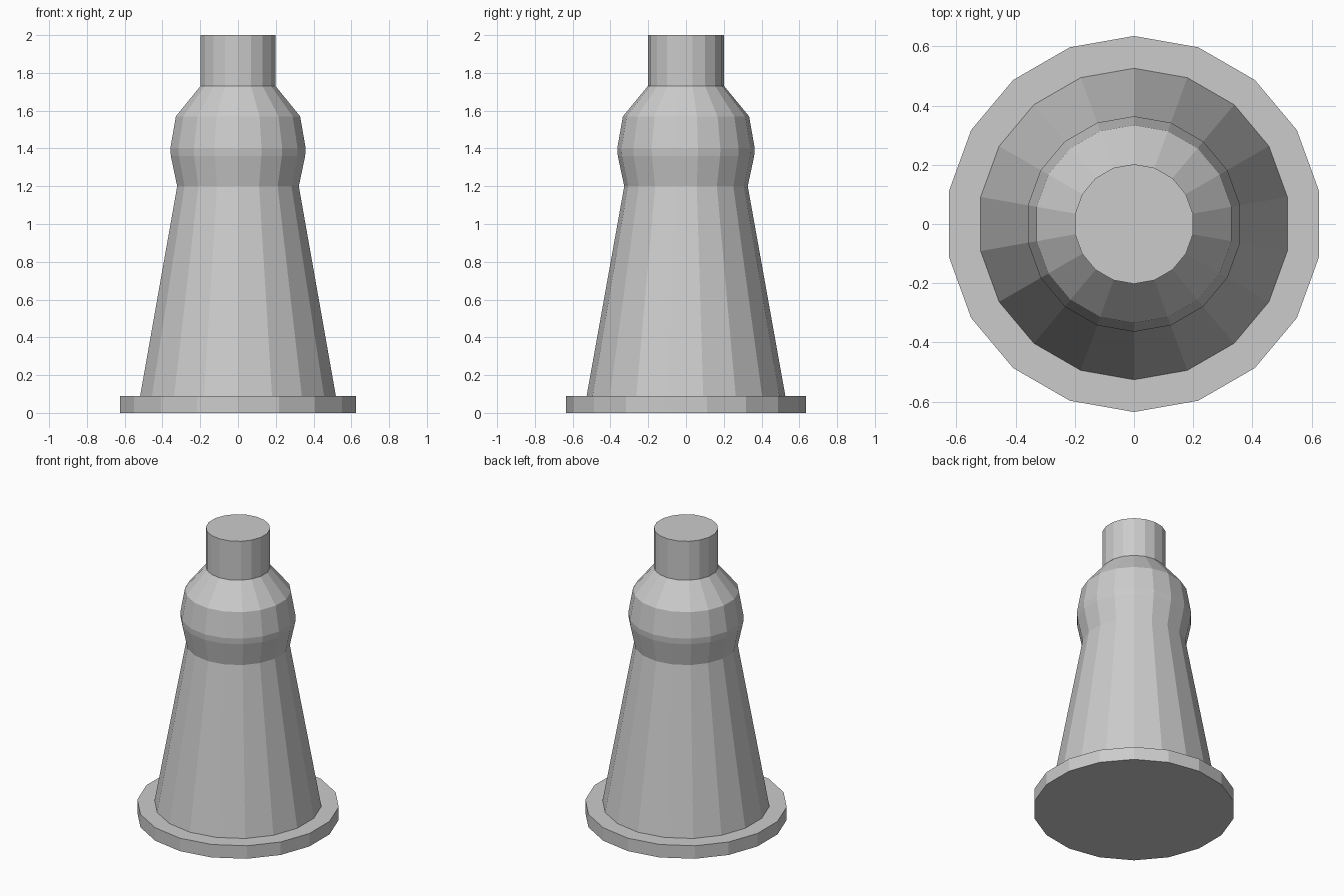
import bpy, bmesh, math

if "Cube" in bpy.data.objects:
    bpy.data.objects.remove(bpy.data.objects["Cube"])

SIDES = 18


def lathe(name, profile, cap_bottom=False, cap_top=False):
    """Revolve an (r, z) profile, listed bottom to top, into a faceted part."""
    bm = bmesh.new()
    rings = []
    for r, z in profile:
        angles = [math.pi / 2 + 2 * math.pi * i / SIDES for i in range(SIDES)]
        rings.append([bm.verts.new((r * math.cos(a), r * math.sin(a), z)) for a in angles])
    for low, high in zip(rings, rings[1:]):
        for i in range(SIDES):
            j = (i + 1) % SIDES
            bm.faces.new((low[i], low[j], high[j], high[i]))
    if cap_bottom:
        bm.faces.new(rings[0][::-1])
    if cap_top:
        bm.faces.new(rings[-1])
    mesh = bpy.data.meshes.new(name)
    bm.to_mesh(mesh)
    bm.free()
    obj = bpy.data.objects.new(name, mesh)
    bpy.context.collection.objects.link(obj)
    return obj


# Base flange, with its upper ledge running in to the body
lathe("base_flange", [(0.635, 0), (0.635, 0.09), (0.526, 0.09)], cap_bottom=True)

# Tapered body
lathe("tapered_body", [(0.526, 0.09), (0.327, 1.2)])

# Bulging shoulder
lathe("shoulder", [(0.327, 1.2), (0.361, 1.36), (0.364, 1.4), (0.334, 1.57), (0.202, 1.73)])

# Top neck
lathe("neck", [(0.202, 1.73), (0.202, 2.0)], cap_top=True)
